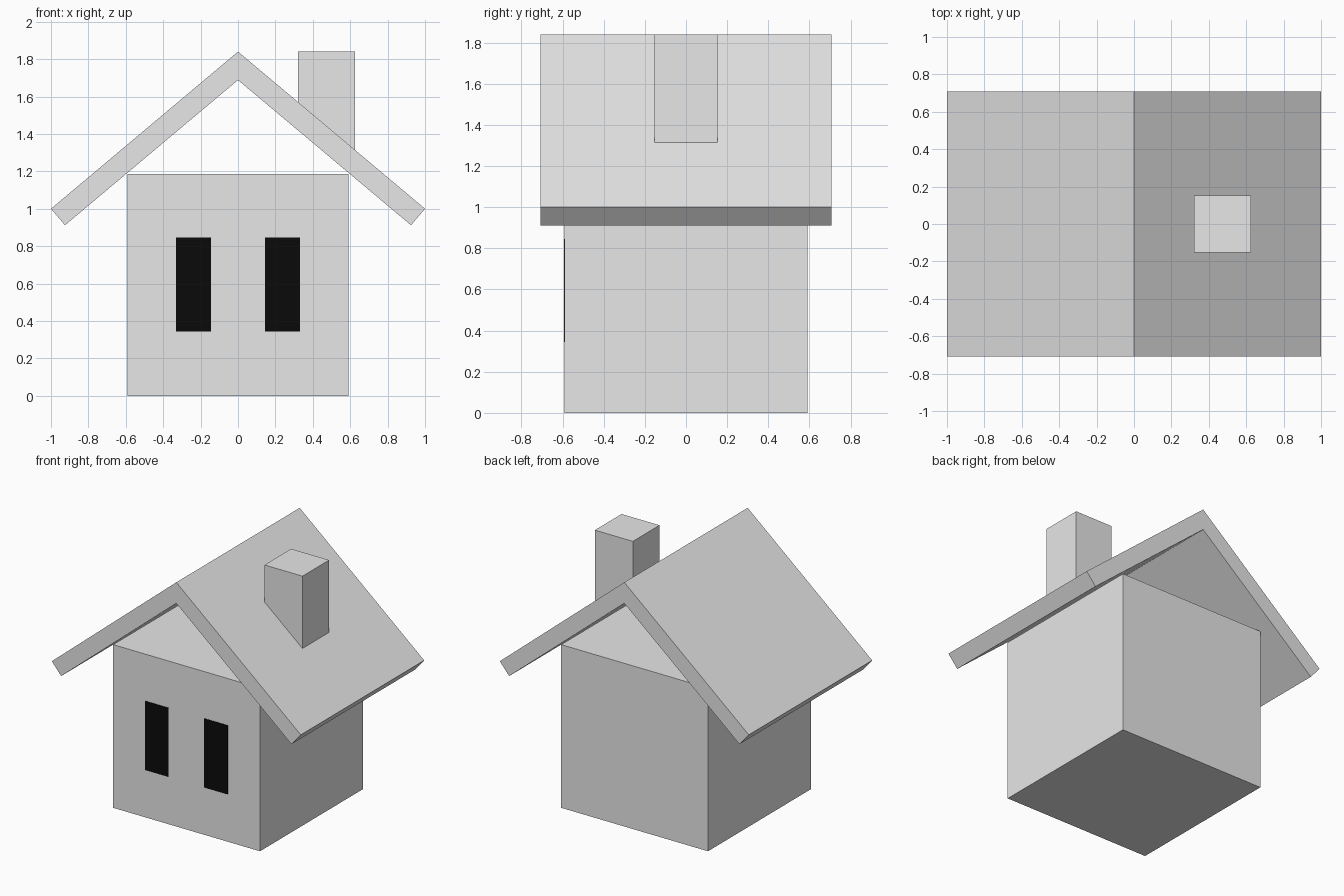
import bpy, bmesh

if "Cube" in bpy.data.objects:
    bpy.data.objects.remove(bpy.data.objects["Cube"])


def material(name, value):
    m = bpy.data.materials.new(name)
    m.diffuse_color = (value, value, value, 1)
    m.use_nodes = True
    m.node_tree.nodes["Principled BSDF"].inputs["Base Color"].default_value = m.diffuse_color
    return m


light_grey = material("light grey", 0.8)
black = material("black", 0.003)


def prism(name, profile, y0, y1, mat):
    """Extrude an x-z profile from y0 to y1."""
    bm = bmesh.new()
    face = bm.faces.new([bm.verts.new((x, y0, z)) for x, z in profile])
    res = bmesh.ops.extrude_face_region(bm, geom=[face])
    verts = [v for v in res["geom"] if isinstance(v, bmesh.types.BMVert)]
    bmesh.ops.translate(bm, verts=verts, vec=(0, y1 - y0, 0))
    bmesh.ops.recalc_face_normals(bm, faces=bm.faces)
    mesh = bpy.data.meshes.new(name)
    bm.to_mesh(mesh)
    bm.free()
    mesh.materials.append(mat)
    obj = bpy.data.objects.new(name, mesh)
    bpy.context.collection.objects.link(obj)
    return obj


def rect(x0, x1, z0, z1):
    return [(x0, z0), (x1, z0), (x1, z1), (x0, z1)]


# House body: a closed box, open gable above it
prism("walls", rect(-0.59, 0.59, 0, 1.185), -0.59, 0.59, light_grey)

# Overhanging chevron roof
prism("roof", [(0, 1.84), (-1, 1.0), (-0.925, 0.912), (0, 1.688),
               (0.925, 0.912), (1, 1.0)], -0.708, 0.708, light_grey)

# Chimney, its slanted foot sunk slightly into the roof slope
prism("chimney", [(0.32, 1.54), (0.625, 1.284), (0.625, 1.84), (0.32, 1.84)],
      -0.153, 0.153, light_grey)

# Two tall windows as thin plates on the front wall
for side, x in (("left", -0.2375), ("right", 0.2375)):
    prism(side + "_window", rect(x - 0.0935, x + 0.0935, 0.345, 0.845),
          -0.594, -0.589, black)
